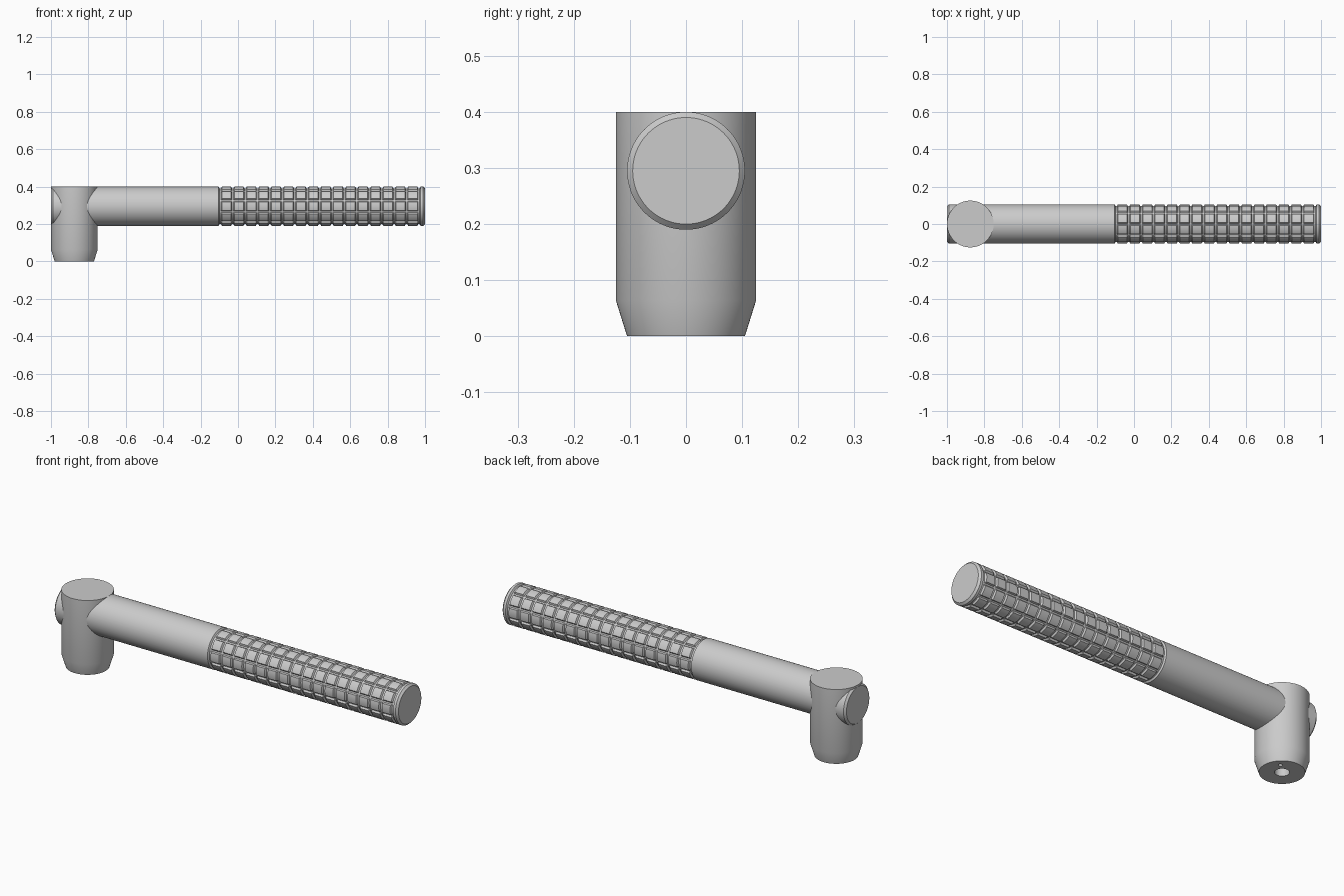
import bpy, bmesh
from math import pi, cos, sin, radians

if "Cube" in bpy.data.objects:
    bpy.data.objects.remove(bpy.data.objects["Cube"])

R, ZC = 0.105, 0.2948          # handle radius and axis height
HEAD_X = -0.875
GRIP0, PITCH, RINGS, ROWS = -0.095, 0.0664, 17, 10
DEPTH, TOP_W, BOT_W = 0.009, 0.009, 0.004   # groove depth and half widths


def finish(name, bm):
    bmesh.ops.recalc_face_normals(bm, faces=bm.faces)
    me = bpy.data.meshes.new(name)
    bm.to_mesh(me)
    bm.free()
    ob = bpy.data.objects.new(name, me)
    bpy.context.collection.objects.link(ob)
    return ob


def smooth(ob):
    bpy.ops.object.select_all(action='DESELECT')
    ob.select_set(True)
    bpy.context.view_layer.objects.active = ob
    bpy.ops.object.shade_smooth_by_angle(angle=radians(25))


def skin(bm, rings):
    """Join equal-length vertex loops with quads and cap both ends."""
    rings = [[bm.verts.new(p) for p in ring] for ring in rings]
    n = len(rings[0])
    for a, b in zip(rings, rings[1:]):
        for i in range(n):
            j = (i + 1) % n
            bm.faces.new((a[i], a[j], b[j], b[i]))
    bm.faces.new(rings[0])
    bm.faces.new(rings[-1])


def cutter(name, x, y, r, depth):
    bm = bmesh.new()
    skin(bm, [[(x + r * cos(2 * pi * i / 32), y + r * sin(2 * pi * i / 32), z)
               for i in range(32)] for z in (-0.05, depth)])
    ob = finish(name, bm)
    ob.hide_render = True
    ob.hide_set(True)
    return ob


# Handle: swept circle whose radius drops along ring and lengthwise grooves
angles = []                                   # (angle, sunk in groove)
half = pi / ROWS
for k in range(ROWS):
    a0 = pi / 2 + 2 * half * k
    t, b = TOP_W / R, BOT_W / R
    angles += [(a0 - t, False), (a0 - b, True), (a0 + b, True), (a0 + t, False)]
    angles += [(a0 + t + (2 * half - 2 * t) * s / 6, False) for s in range(1, 6)]

stations = [(-1, R - 0.01, False), (-0.99, R, False)]   # (x, radius, grip zone)
for k in range(RINGS):
    x = GRIP0 + k * PITCH
    first, last = k == 0, k == RINGS - 1
    stations += [(x - TOP_W, R, not first), (x - BOT_W, R - DEPTH, not first),
                 (x + BOT_W, R - DEPTH, not last), (x + TOP_W, R, not last)]
stations += [(0.99, R, False), (1, R - 0.01, False)]

bm = bmesh.new()
loops = []
for x, r, grip in stations:
    loop = []
    for a, sunk in angles:
        rr = min(r, R - DEPTH) if grip and sunk else r
        loop.append((x, rr * cos(a), ZC + rr * sin(a)))
    loops.append(loop)
skin(bm, loops)
handle = finish("handle", bm)
smooth(handle)

# Head: vertical cylinder tapering at the foot
bm = bmesh.new()
skin(bm, [[(HEAD_X + r * cos(2 * pi * i / 96), r * sin(2 * pi * i / 96), z)
           for i in range(96)]
          for r, z in ((0.105, 0), (0.125, 0.064), (0.125, 0.4))])
head = finish("head", bm)

# Socket and pin hole in the underside of the head
for name, dx, dy, r, d in (("socket_cutter", 0, 0, 0.034, 0.15),
                           ("pin_hole_cutter", 0.048, 0.046, 0.009, 0.06)):
    mod = head.modifiers.new(name, 'BOOLEAN')
    mod.operation = 'DIFFERENCE'
    mod.solver = 'EXACT'
    mod.object = cutter(name, HEAD_X + dx, dy, r, d)
bpy.context.view_layer.update()
deps = bpy.context.evaluated_depsgraph_get()
cut = bpy.data.meshes.new_from_object(head.evaluated_get(deps))
head.modifiers.clear()
head.data = cut
for name in ("socket_cutter", "pin_hole_cutter"):
    bpy.data.objects.remove(bpy.data.objects[name])
smooth(head)
